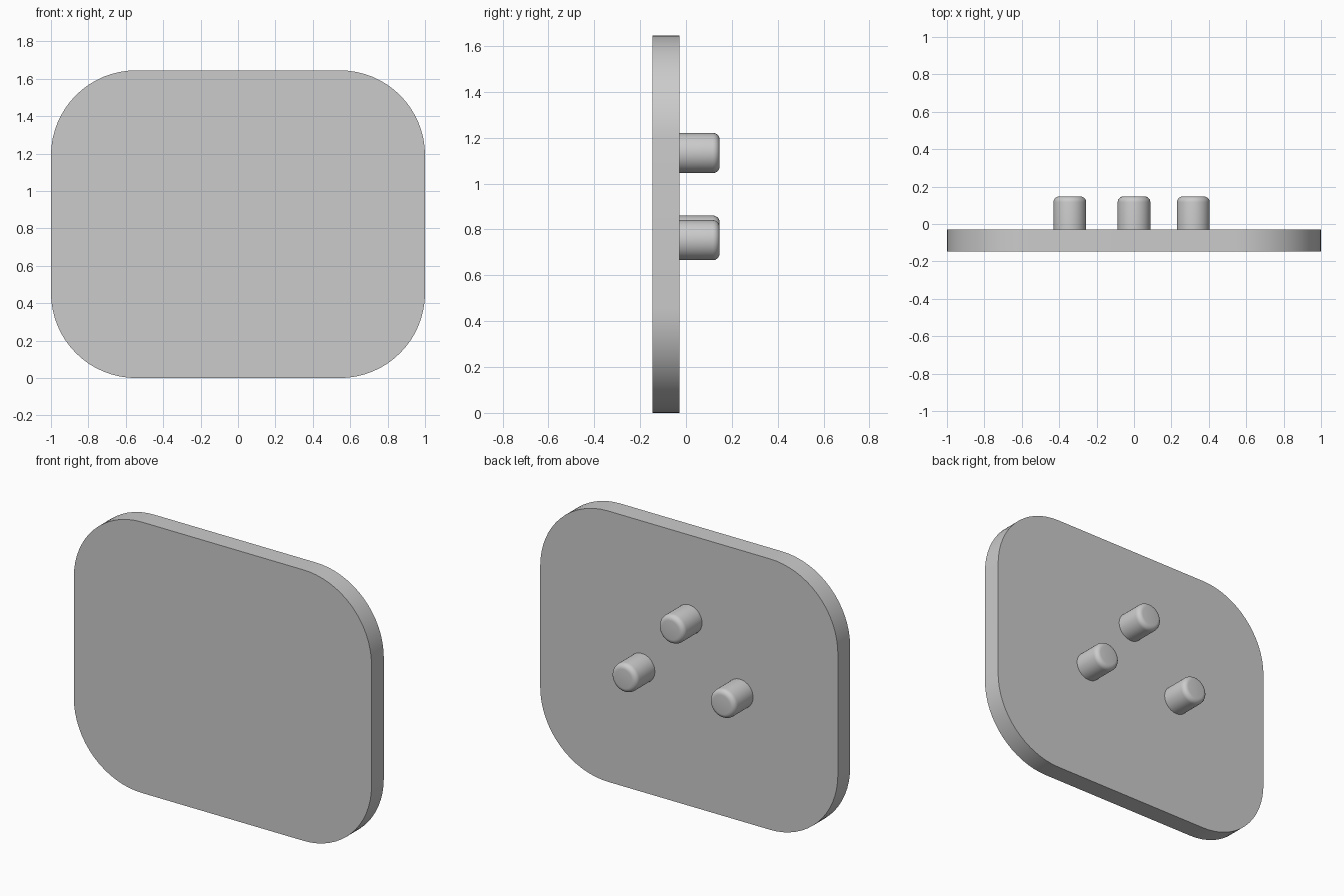
import bpy
import bmesh
import math
from mathutils import Matrix

cube = bpy.data.objects.get("Cube")
if cube:
    bpy.data.objects.remove(cube, do_unlink=True)

WIDTH, HEIGHT, CORNER = 2.0, 1.645, 0.455
FRONT, BACK, PEG_END = -0.147, -0.029, 0.147
PEG_RADIUS = 0.0875

grey = bpy.data.materials.new("light_grey")
colour = (0.6, 0.6, 0.6, 1)
grey.diffuse_color = colour
grey.use_nodes = True
grey.node_tree.nodes["Principled BSDF"].inputs["Base Color"].default_value = colour


def finish(name, bm):
    """Turn a bmesh into a shaded object."""
    bmesh.ops.recalc_face_normals(bm, faces=bm.faces)
    mesh = bpy.data.meshes.new(name)
    bm.to_mesh(mesh)
    bm.free()
    mesh.materials.append(grey)
    obj = bpy.data.objects.new(name, mesh)
    bpy.context.collection.objects.link(obj)
    bpy.ops.object.select_all(action="DESELECT")
    obj.select_set(True)
    bpy.context.view_layer.objects.active = obj
    bpy.ops.object.shade_smooth_by_angle(angle=math.radians(35))
    return obj


def rounded_plate(name, steps=16):
    """Upright rounded rectangle, extruded from front to back."""
    bm = bmesh.new()
    outline = []
    for quarter, (sx, sz) in enumerate([(1, 1), (-1, 1), (-1, -1), (1, -1)]):
        cx = sx * (WIDTH / 2 - CORNER)
        cz = HEIGHT / 2 + sz * (HEIGHT / 2 - CORNER)
        for i in range(steps + 1):
            a = (quarter + i / steps) * math.pi / 2
            outline.append(bm.verts.new((cx + CORNER * math.cos(a), FRONT,
                                         cz + CORNER * math.sin(a))))
    face = bm.faces.new(outline)
    result = bmesh.ops.extrude_face_region(bm, geom=[face])
    moved = [v for v in result["geom"] if isinstance(v, bmesh.types.BMVert)]
    bmesh.ops.translate(bm, verts=moved, vec=(0, BACK - FRONT, 0))
    return finish(name, bm)


def peg(name, x, z):
    """Cylinder pointing backwards with a rounded free rim."""
    root = BACK - 0.01
    bm = bmesh.new()
    place = Matrix.Translation((x, (root + PEG_END) / 2, z)) @ Matrix.Rotation(-math.pi / 2, 4, "X")
    bmesh.ops.create_cone(bm, cap_ends=True, segments=40, radius1=PEG_RADIUS,
                          radius2=PEG_RADIUS, depth=PEG_END - root, matrix=place)
    rim = [e for e in bm.edges if all(v.co.y > 0 for v in e.verts)]
    bmesh.ops.bevel(bm, geom=rim, offset=0.03, segments=5, profile=0.5, affect="EDGES")
    return finish(name, bm)


# Flat panel
rounded_plate("panel")

# Three mounting pegs on the back
for name, x, z in [("top_peg", 0, 1.133), ("left_peg", 0.317, 0.753), ("right_peg", -0.343, 0.773)]:
    peg(name, x, z)
